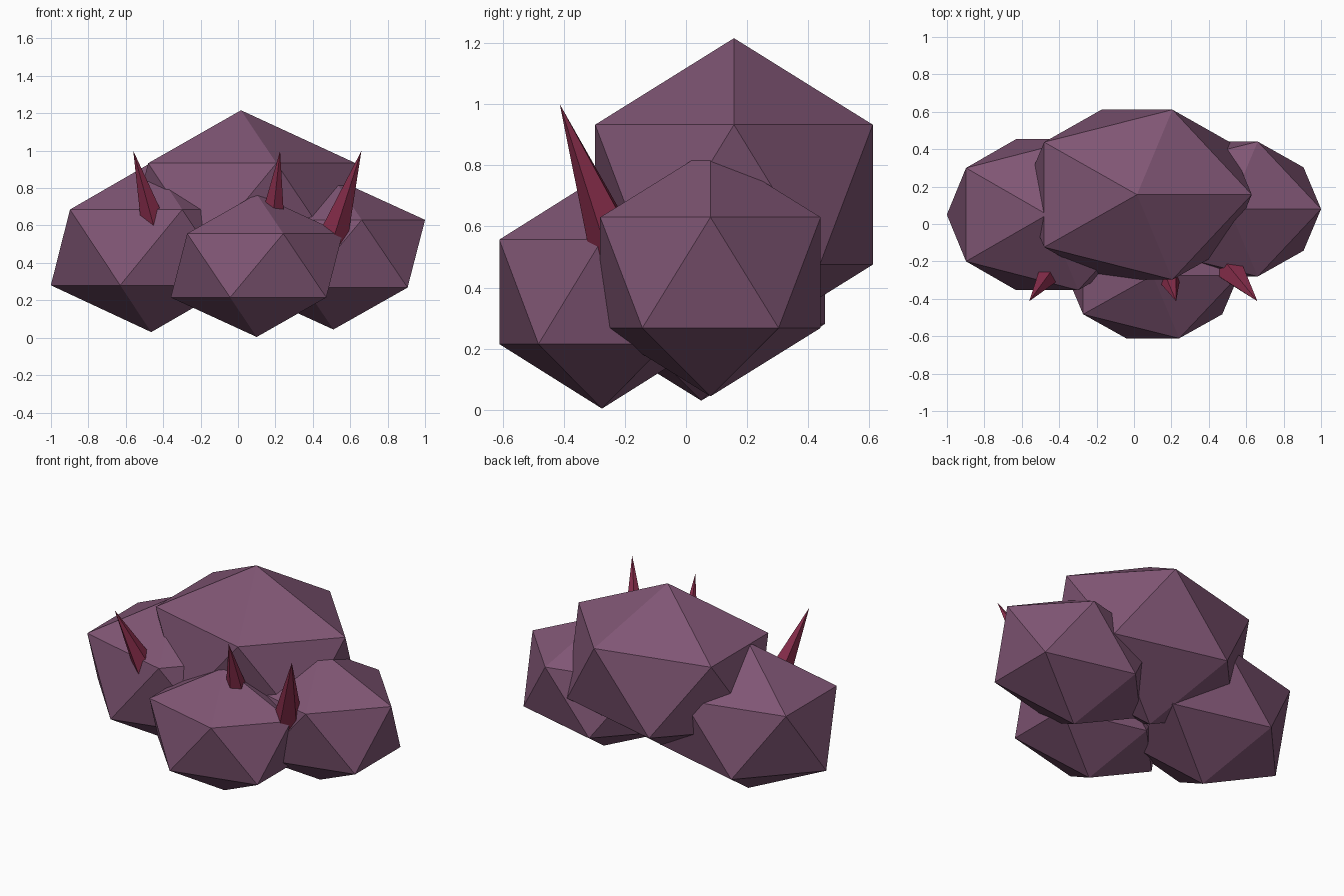
import bpy
import bmesh
from math import sin, cos, tau
from mathutils import Vector

if "Cube" in bpy.data.objects:
    bpy.data.objects.remove(bpy.data.objects["Cube"], do_unlink=True)


def make_material(name, rgb):
    mat = bpy.data.materials.new(name)
    mat.use_nodes = True
    color = (*rgb, 1.0)
    mat.diffuse_color = color
    mat.node_tree.nodes["Principled BSDF"].inputs["Base Color"].default_value = color
    return mat


def finish(name, bm, mat):
    bmesh.ops.recalc_face_normals(bm, faces=bm.faces)
    mesh = bpy.data.meshes.new(name)
    bm.to_mesh(mesh)
    bm.free()
    mesh.materials.append(mat)
    obj = bpy.data.objects.new(name, mesh)
    bpy.context.collection.objects.link(obj)
    return obj


def make_boulder(name, center, radii):
    """Stretched twenty-sided lump."""
    bm = bmesh.new()
    bmesh.ops.create_icosphere(bm, subdivisions=1, radius=1.0)
    bmesh.ops.scale(bm, vec=radii, verts=bm.verts)
    bmesh.ops.translate(bm, vec=center, verts=bm.verts)
    finish(name, bm, rock)


def make_spike(name, base, tip, radius, sides=5):
    """Pointed cone with one edge facing the front."""
    base, tip = Vector(base), Vector(tip)
    turn = Vector((0, 0, 1)).rotation_difference(tip - base)
    bm = bmesh.new()
    ring = []
    for i in range(sides):
        a = tau * i / sides
        offset = Vector((sin(a), -cos(a), 0)) * radius
        ring.append(bm.verts.new(base + turn @ offset))
    point = bm.verts.new(tip)
    bm.faces.new(ring)
    for i in range(sides):
        bm.faces.new((ring[i], ring[(i + 1) % sides], point))
    finish(name, bm, spike_red)


rock = make_material("dusty purple", (0.215, 0.092, 0.175))
spike_red = make_material("dark crimson", (0.26, 0.028, 0.075))

# Overlapping lumps
make_boulder("main_boulder", (0.016, 0.157, 0.704), (0.686, 0.534, 0.512))
make_boulder("right_boulder", (-0.464, 0.05, 0.483), (0.6, 0.475, 0.453))
make_boulder("left_boulder", (0.51, 0.08, 0.449), (0.548, 0.424, 0.405))
make_boulder("front_boulder", (0.1, -0.275, 0.386), (0.514, 0.395, 0.382))

# Row of spikes leaning forward and outward
for label, tip_x in (("right", -0.56), ("middle", 0.225), ("left", 0.66)):
    make_spike(label + "_spike", (tip_x * 0.75, -0.22, 0.5), (tip_x, -0.413, 1.0), 0.092)
